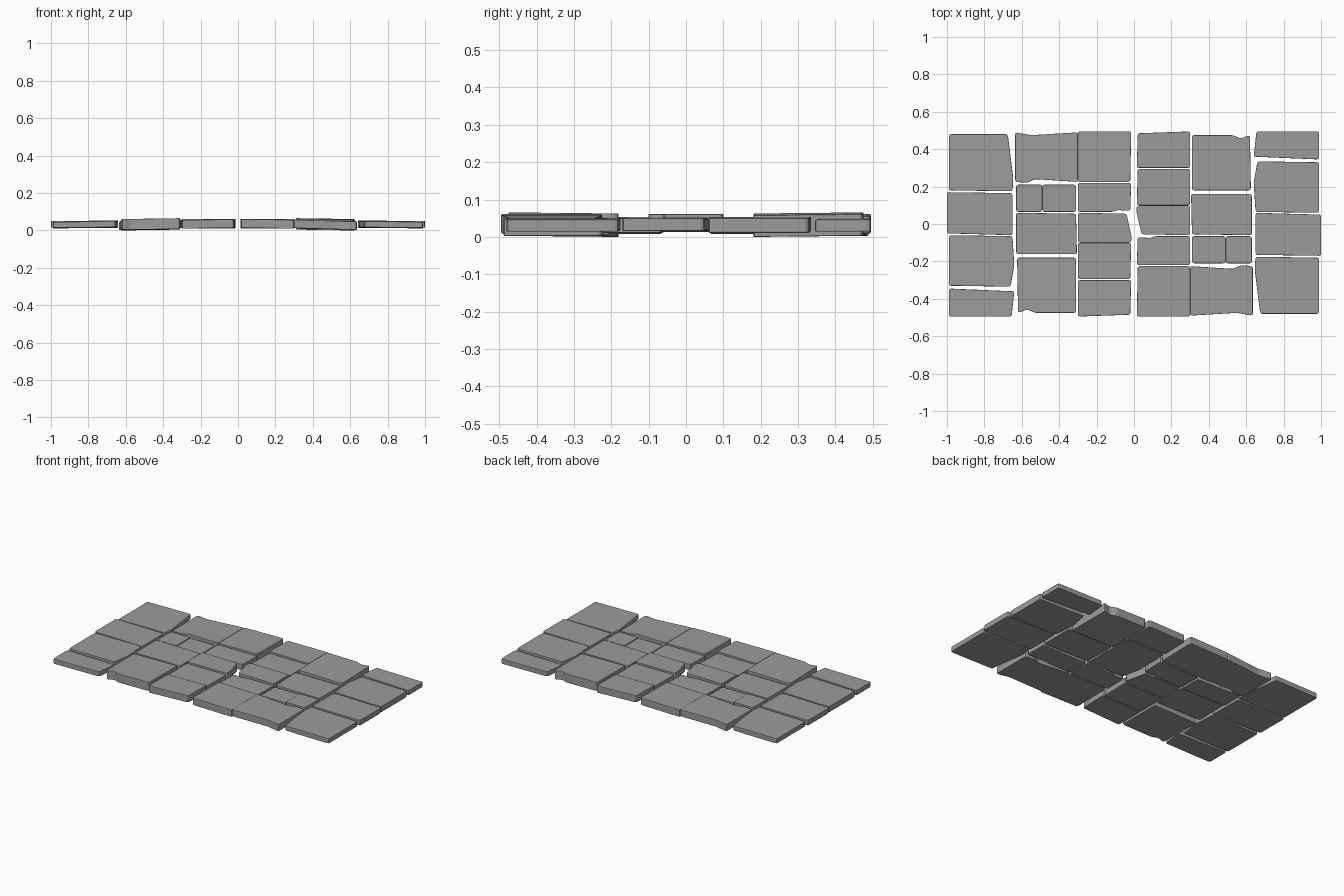
import bpy, bmesh
from math import pi

cube = bpy.data.objects.get("Cube")
if cube:
    bpy.data.objects.remove(cube, do_unlink=True)

# Single stone colour
stone_mat = bpy.data.materials.new("grey_stone")
stone_mat.use_nodes = True
GREY = (0.33, 0.33, 0.33, 1)
stone_mat.diffuse_color = GREY
stone_mat.node_tree.nodes["Principled BSDF"].inputs["Base Color"].default_value = GREY


def rect(left, right, low, high):
    return [(left, low), (right, low), (right, high), (left, high)]


def bevel(bm, edges, width):
    bmesh.ops.bevel(bm, geom=edges, offset=width, segments=2, profile=0.5,
                    affect='EDGES', clamp_overlap=True)


def slab(name, outline, bottom, top, lean_x=0, lean_y=0):
    """Chipped slab with softened rims, plus its half-turn twin."""
    bm = bmesh.new()
    base = bm.faces.new([bm.verts.new((x, y, bottom)) for x, y in outline])
    grown = bmesh.ops.extrude_face_region(bm, geom=[base], use_keep_orig=True)
    for v in grown["geom"]:
        if isinstance(v, bmesh.types.BMVert):
            v.co.z = top
    bmesh.ops.recalc_face_normals(bm, faces=bm.faces)
    # Round the upright corners, then soften the rims
    bevel(bm, [e for e in bm.edges if abs(e.verts[0].co.z - e.verts[1].co.z) > 0.01], 0.011)
    bevel(bm, [e for e in bm.edges if abs(e.verts[0].co.z - e.verts[1].co.z) < 0.001], 0.003)
    # Settle the slab at a slight lean about its middle
    xs, ys = zip(*outline)
    mid_x, mid_y = (min(xs) + max(xs)) / 2, (min(ys) + max(ys)) / 2
    for v in bm.verts:
        v.co.z += lean_x * (v.co.x - mid_x) + lean_y * (v.co.y - mid_y)
    mesh = bpy.data.meshes.new(name)
    bm.to_mesh(mesh)
    bm.free()
    mesh.materials.append(stone_mat)
    for side, turn in (("left_half", 0), ("right_half", pi)):
        ob = bpy.data.objects.new(name + "_" + side, mesh)
        ob.rotation_euler.z = turn
        bpy.context.collection.objects.link(ob)


# Outer column
slab("outer_back_slab", [(-.99, .18), (-.65, .175), (-.645, .24), (-.675, .48), (-.99, .48)],
     .02, .052, .01)
slab("outer_upper_slab", [(-1, -.05), (-.65, -.06), (-.65, .165), (-1, .17)], .02, .055)
slab("outer_lower_slab", [(-.99, -.33), (-.66, -.335), (-.64, -.22), (-.65, -.065), (-.99, -.06)],
     .017, .056, .01)
slab("outer_front_slab", [(-.99, -.495), (-.655, -.495), (-.64, -.36), (-.99, -.345)],
     .02, .052, .01)

# Middle column
slab("middle_back_slab", [(-.635, .225), (-.57, .22), (-.53, .24), (-.3, .225), (-.3, .49),
                          (-.55, .475), (-.635, .49)], .012, .057, .03)
slab("small_outer_slab", rect(-.63, -.49, .065, .21), .015, .055)
slab("small_inner_slab", rect(-.49, -.31, .065, .21), .012, .05)
slab("middle_slab", [(-.63, -.16), (-.305, -.16), (-.31, .055), (-.63, .06)], .02, .058)
slab("middle_front_slab", [(-.62, -.475), (-.57, -.457), (-.53, -.475), (-.31, -.475),
                           (-.31, -.18), (-.625, -.18)], .008, .066, .015, -.01)

# Inner column
slab("inner_back_slab", [(-.3, .225), (-.02, .225), (-.015, .495), (-.3, .495)], .016, .063, .015)
slab("inner_upper_slab", [(-.3, .065), (-.11, .065), (-.09, .075), (-.02, .07),
                          (-.015, .22), (-.3, .22)], .015, .055)
slab("inner_middle_slab", [(-.3, -.1), (-.02, -.1), (-.01, -.08), (-.04, .055), (-.3, .06)],
     .018, .065)
slab("inner_lower_slab", [(-.3, -.295), (-.02, -.295), (-.015, -.1), (-.3, -.1)], .015, .055)
slab("inner_front_slab", [(-.3, -.495), (-.02, -.485), (-.015, -.3), (-.3, -.3)], .016, .062, .015)

# Seat the lowest slab on the ground
drop = min(v.co.z for o in bpy.data.objects if o.name.endswith("_half") for v in o.data.vertices)
for ob in bpy.data.objects:
    if ob.name.endswith("_half"):
        ob.location.z = -drop
